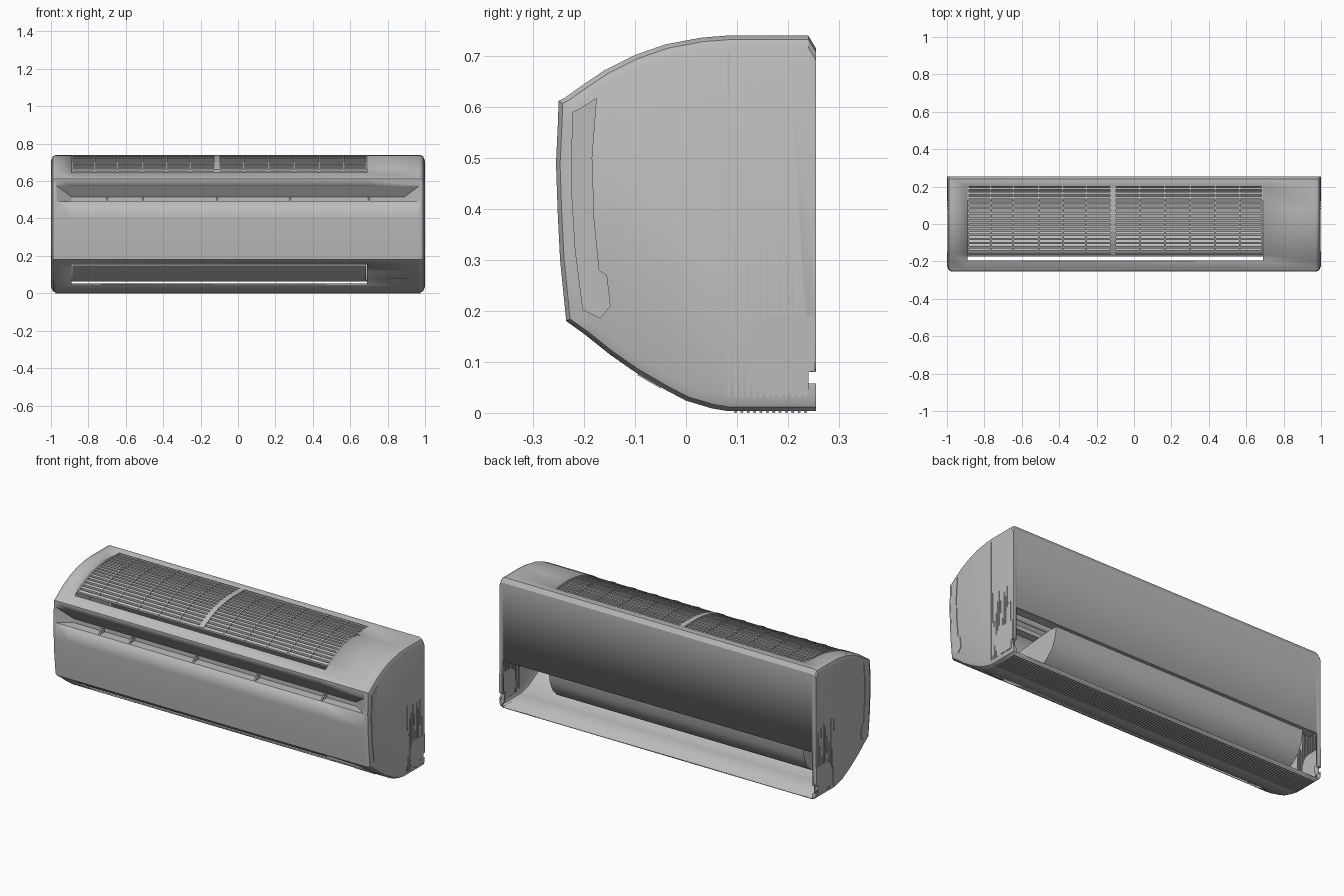
import bpy, bmesh

if "Cube" in bpy.data.objects:
    bpy.data.objects.remove(bpy.data.objects["Cube"])

# one plastic colour for the whole unit
grey = bpy.data.materials.new("light_grey_plastic")
grey.diffuse_color = (0.5, 0.5, 0.5, 1)
grey.use_nodes = True
grey.node_tree.nodes["Principled BSDF"].inputs["Base Color"].default_value = grey.diffuse_color


def finish(name, bm, smooth=False):
    me = bpy.data.meshes.new(name)
    bm.to_mesh(me)
    bm.free()
    me.materials.append(grey)
    ob = bpy.data.objects.new(name, me)
    bpy.context.collection.objects.link(ob)
    if smooth:
        bpy.ops.object.select_all(action='DESELECT')
        ob.select_set(True)
        bpy.context.view_layer.objects.active = ob
        bpy.ops.object.shade_smooth_by_angle(angle=0.5)
    return ob


def prisms(name, parts, smooth=False):
    """Each part is a (y, z) outline extruded from x0 to x1."""
    bm = bmesh.new()
    for pts, x0, x1 in parts:
        a = [bm.verts.new((x0, y, z)) for y, z in pts]
        b = [bm.verts.new((x1, y, z)) for y, z in pts]
        bm.faces.new(a)
        bm.faces.new(b[::-1])
        n = len(pts)
        for i in range(n):
            j = (i + 1) % n
            bm.faces.new((a[i], b[i], b[j], a[j]))
    bmesh.ops.recalc_face_normals(bm, faces=bm.faces)
    return finish(name, bm, smooth)


def rect(y0, y1, z0, z1):
    return [(y0, z0), (y1, z0), (y1, z1), (y0, z1)]


def both_sides(pts, inner=0.99, outer=1.0):
    return [(pts, inner, outer), (pts, -outer, -inner)]


# side profile; the letter marks openings: g grille, s slot, o outlet, b back
P = [(.255, .27, ''), (.255, .715, ''), (.24, .74, ''), (.2, .74, 'g'),
     (.08, .74, 'g'), (.03, .736, 'g'), (-.04, .723, 'g'), (-.1, .702, 'g'),
     (-.16, .672, 'g'), (-.2, .645, ''), (-.238, .618, ''), (-.25, .612, ''),
     (-.251, .575, 's'), (-.255, .49, ''), (-.252, .4, ''), (-.247, .3, ''),
     (-.235, .18, ''), (-.2, .155, 'o'), (-.15, .115, 'o'), (-.1, .08, 'o'),
     (-.04, .045, ''), (0, .024, ''), (.05, .009, ''), (.08, .004, ''),
     (.255, .004, 'b'), (.255, .035, 'b'), (.24, .035, 'b'), (.24, .08, 'b'),
     (.255, .08, 'b')]
GX0, GX1 = -.89, .69

# casing shell with rounded ends
stations = [(-.997, .025), (-.99, .008), (-.975, 0), (-.97, 0), (GX0, 0),
            (GX1, 0), (.97, 0), (.975, 0), (.99, .008), (.997, .025)]
bm = bmesh.new()
rings = []
for x, r in stations:
    rings.append([bm.verts.new((x, .255 + (y - .255) * (1 - r / .51),
                                .37 + (z - .37) * (1 - r / .37))) for y, z, t in P])
for i in range(len(rings) - 1):
    xm = (stations[i][0] + stations[i + 1][0]) / 2
    for j in range(len(P)):
        t = P[j][2]
        if t in ('g', 'o') and t and GX0 < xm < GX1:
            continue
        if (t == 's' and abs(xm) < .97) or (t == 'b' and abs(xm) < .975):
            continue
        k = (j + 1) % len(P)
        bm.faces.new((rings[i][j], rings[i][k], rings[i + 1][k], rings[i + 1][j]))
bm.faces.new(rings[-1])
bm.faces.new(rings[0][::-1])
bmesh.ops.delete(bm, geom=[v for v in bm.verts if not v.link_faces], context='VERTS')
casing = finish("casing", bm, True)
sol = casing.modifiers.new("wall", 'SOLIDIFY')
sol.thickness = .008
sol.offset = -1

# front intake slot: tapered recess above the front panel
bm = bmesh.new()
f = [bm.verts.new(c) for c in ((-.97, -.255, .49), (.97, -.255, .49),
                               (.97, -.251, .575), (-.97, -.251, .575))]
b = [bm.verts.new(c) for c in ((-.89, -.206, .492), (.89, -.206, .492),
                               (.89, -.206, .515), (-.89, -.206, .515))]
bm.faces.new(b)
for i in range(4):
    j = (i + 1) % 4
    bm.faces.new((f[i], f[j], b[j], b[i]))
slot = finish("intake_slot", bm)
prisms("slot_clips", [([(-.25, .49), (-.206, .49), (-.206, .516), (-.225, .516)],
                       x - .004, x + .004) for x in (-.7, -.51, -.11, .28, .7)])


# top grille: cross ribs follow the curve, slats run along x
def top_z(y):
    for (ya, za, _), (yb, zb, _) in zip(P[3:], P[4:10]):
        if yb <= y <= ya:
            return zb + (za - zb) * (y - yb) / (ya - yb)
    return .74


curve = [(y, z - .001) for y, z, _ in P[3:9]] + [(-.172, .662)]
rib = curve + [(y + .004, z - .016) for y, z in reversed(curve)]
rib_x = [-.886, -.765, -.645, -.51, -.38, -.255, .03, .165, .3, .435, .565, .686]
parts = [(rib, x - .004, x + .004) for x in rib_x] + [(rib, -.127, -.095)]
prisms("grille_ribs", parts)
slat_y = [.19, .165, .14, .112, .085, .058, .03, .008, -.014, -.036,
          -.058, -.08, -.102, -.124, -.146, -.168]
prisms("grille_slats",
       [([(y - .006, top_z(y - .006) - .004), (y + .006, top_z(y + .006) - .004),
          (y + .006, top_z(y) - .018), (y - .006, top_z(y) - .018)], GX0, GX1)
        for y in slat_y])

# air duct visible through the open lower back
arc = [(.235, .275), (.225, .21), (.2, .155), (.16, .115), (.11, .087),
       (.05, .07), (-.03, .064)]
prisms("air_duct", [(arc + [(y - .006, z + .007) for y, z in reversed(arc)], -.9, .7)], True)
prisms("duct_ends", [(arc + [(-.12, .12), (-.05, .25)], x, x + .008) for x in (-.9, .692)])
prisms("back_plate_lip", [(rect(.2, .25, .268, .276), -.97, .97)])

# outlet flap
prisms("outlet_flap", [([(-.165, .143), (-.158, .148), (-.1, .105), (-.04, .068),
                         (-.044, .062), (-.106, .097)], GX0 + .005, GX1 - .005)])
prisms("display_window", [([(-.095, .074), (-.05, .048), (-.048, .052), (-.093, .079)],
                           .8, .9)])

# front panel cheeks, raised from the casing ends
cheek = [(-.175, .618), (-.184, .5), (-.18, .38), (-.17, .28), (-.155, .27),
         (-.148, .21), (-.168, .185), (-.203, .202), (-.218, .32), (-.226, .45),
         (-.223, .59), (-.21, .596)]
prisms("front_panel_cheeks", both_sides(cheek))

# rear side seam, fading ribs and wrapped bottom ribs
prisms("side_seams", both_sides(rect(.081, .085, .03, .71), .99, .999))
tops = [.41, .24, .42, .36, .40, .34, .39, .43, .35, .40, .30, .38]
parts = []
for i, h in enumerate(tops):
    y = .097 + i * .0125
    parts += both_sides([(y - .003, .03), (y + .003, .03), (y, h)], .99, .999)
prisms("side_ribs", parts)
prisms("bottom_ribs", [([(y - .004, .006), (y - .002, 0), (y + .002, 0), (y + .004, .006)],
                        -.975, .975) for y in [.097 + i * .0125 for i in range(12)]])

# pipe knock-out covers at the lower rear of both sides
cover = [(.24, .035), (.165, .035), (.14, .043), (.126, .065), (.122, .09),
         (.122, .14), (.128, .165), (.142, .183), (.165, .19), (.253, .19),
         (.253, .082), (.24, .08)]
prisms("pipe_covers", both_sides(cover, .99, .9995))
prisms("cover_latches", both_sides([(.24, .045), (.22, .045), (.212, .052), (.212, .06),
                                    (.22, .067), (.24, .067)]))
